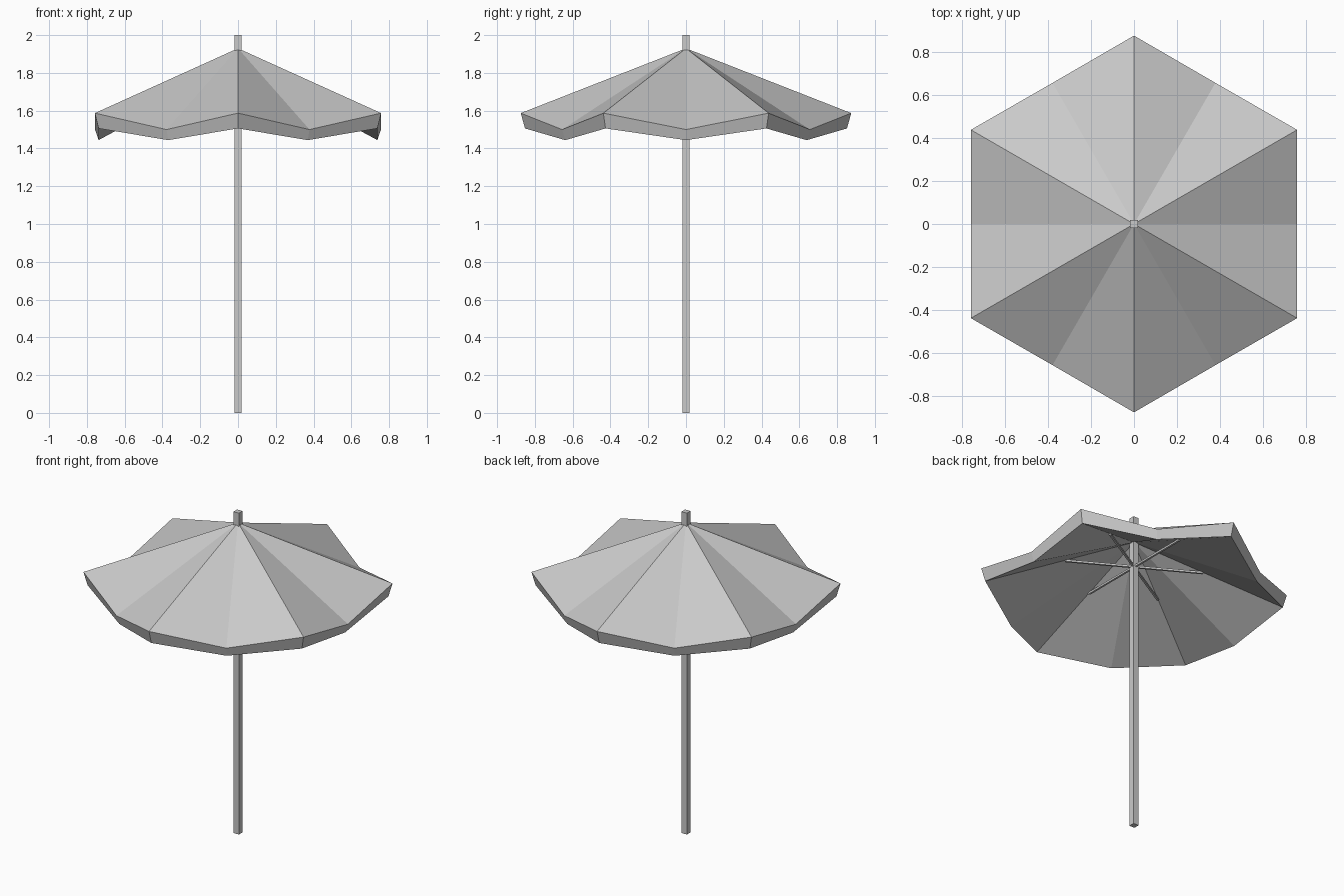
import bpy, bmesh
from math import radians, cos, sin
from mathutils import Matrix

if "Cube" in bpy.data.objects:
    bpy.data.objects.remove(bpy.data.objects["Cube"])

GREY = (0.59, 0.59, 0.59, 1)
grey = bpy.data.materials.new("plain grey")
grey.use_nodes = True
grey.diffuse_color = GREY
grey.node_tree.nodes["Principled BSDF"].inputs["Base Color"].default_value = GREY


def finish(bm, name):
    bmesh.ops.recalc_face_normals(bm, faces=bm.faces)
    mesh = bpy.data.meshes.new(name)
    bm.to_mesh(mesh)
    bm.free()
    mesh.materials.append(grey)
    obj = bpy.data.objects.new(name, mesh)
    bpy.context.collection.objects.link(obj)


def box(name, size, centre, turn=0):
    bm = bmesh.new()
    matrix = (Matrix.Rotation(turn, 4, 'Z') @ Matrix.Translation(centre)
              @ Matrix.Diagonal((*size, 1)))
    bmesh.ops.create_cube(bm, size=1, matrix=matrix)
    finish(bm, name)


def star_ring(bm, corner, middle):
    """Ring of points alternating between rib corners and sagging panel middles."""
    ring = []
    for i in range(12):
        r, z = middle if i % 2 == 0 else corner
        a = radians(30 * i)
        ring.append(bm.verts.new((r * cos(a), r * sin(a), z)))
    return ring


# Square pole
box("pole", (0.036, 0.036, 2), (0, 0, 1))

# Thick hexagonal canopy: top, slanted rim and hollow underside
bm = bmesh.new()
apex = bm.verts.new((0, 0, 1.93))
inner_apex = bm.verts.new((0, 0, 1.845))
rim = star_ring(bm, (0.875, 1.587), (0.757, 1.5))
hem = star_ring(bm, (0.852, 1.506), (0.738, 1.444))
for i in range(12):
    j = (i + 1) % 12
    bm.faces.new((apex, rim[i], rim[j]))
    bm.faces.new((rim[i], hem[i], hem[j], rim[j]))
    bm.faces.new((inner_apex, hem[j], hem[i]))
finish(bm, "canopy")

# Six thin struts from the pole to the underside of the ribs
for i in range(6):
    box(f"strut_{i + 1}", (0.39, 0.012, 0.012), (0.2, 0, 1.685), radians(30 + 60 * i))
